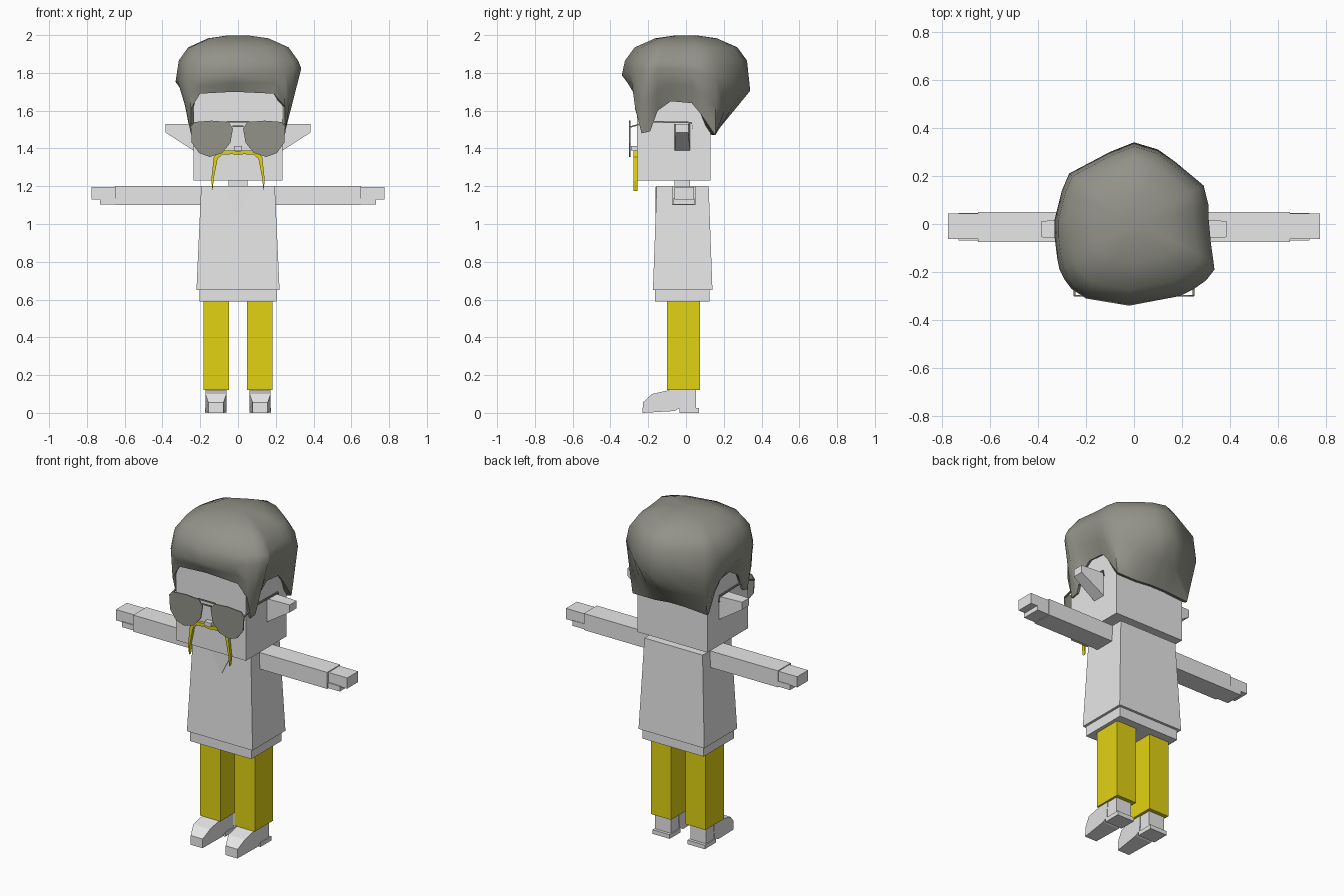
import bpy
import bmesh
from mathutils import Vector

cube = bpy.data.objects.get("Cube")
if cube:
    bpy.data.objects.remove(cube, do_unlink=True)


def material(name, rgb):
    mat = bpy.data.materials.new(name)
    mat.use_nodes = True
    mat.diffuse_color = (*rgb, 1)
    mat.node_tree.nodes["Principled BSDF"].inputs["Base Color"].default_value = (*rgb, 1)
    return mat


GREY = material("pale grey", (0.8, 0.8, 0.8))
YELLOW = material("mustard yellow", (0.76, 0.65, 0.006))
DARK = material("warm dark grey", (0.29, 0.29, 0.25))


def finish(name, bm, mat):
    bmesh.ops.recalc_face_normals(bm, faces=bm.faces)
    mesh = bpy.data.meshes.new(name)
    bm.to_mesh(mesh)
    bm.free()
    mesh.materials.append(mat)
    obj = bpy.data.objects.new(name, mesh)
    bpy.context.collection.objects.link(obj)
    return obj


def loft(name, rings, mat):
    """Join equal rings of points and cap both ends."""
    bm = bmesh.new()
    loops = [[bm.verts.new(p) for p in ring] for ring in rings]
    n = len(loops[0])
    for a, b in zip(loops, loops[1:]):
        for i in range(n):
            j = (i + 1) % n
            bm.faces.new((a[i], a[j], b[j], b[i]))
    bm.faces.new(loops[0])
    bm.faces.new(loops[-1])
    return finish(name, bm, mat)


def rect(x0, x1, y0, y1, z):
    return [(x0, y0, z), (x1, y0, z), (x1, y1, z), (x0, y1, z)]


def box(name, x, y, z, mat=GREY):
    return loft(name, [rect(*x, *y, z[0]), rect(*x, *y, z[1])], mat)


def plate(name, profile, y, mat=GREY):
    """Front profile in x and z, extruded along y."""
    return loft(name, [[(px, d, pz) for px, pz in profile] for d in y], mat)


def pair(build, name, *args, **kw):
    """Build the left part and its mirrored right copy."""
    left = build("left_" + name, *args, **kw)
    right = left.copy()
    right.name = "right_" + name
    right.data = left.data.copy()
    right.data.name = right.name
    for v in right.data.vertices:
        v.co.x = -v.co.x
    right.data.flip_normals()
    bpy.context.collection.objects.link(right)
    return left, right


# Body
loft("torso", [rect(-0.22, 0.22, -0.175, 0.14, 0.65),
               rect(-0.195, 0.195, -0.155, 0.12, 1.2)], GREY)
box("shirt_hem", (-0.205, 0.205), (-0.165, 0.125), (0.59, 0.65))
box("neck", (-0.05, 0.05), (-0.06, 0.02), (1.19, 1.24))
box("head", (-0.235, 0.235), (-0.26, 0.13), (1.23, 1.76))
plate("collar_opening", [(-0.075, 1.197), (0.075, 1.197), (0, 1.045)], (-0.162, -0.154))

# Arms and hands
pair(box, "arm", (0.18, 0.65), (-0.075, 0.05), (1.1, 1.2))
pair(box, "fingers", (0.64, 0.775), (-0.062, 0.043), (1.13, 1.195))
pair(box, "palm", (0.64, 0.73), (-0.068, 0.046), (1.103, 1.135))

# Legs
pair(box, "leg", (0.048, 0.183), (-0.1, 0.075), (0.12, 0.59), YELLOW)


# Shoes
def shoe_front(name):
    side = [(-0.23, 0), (-0.228, 0.055), (-0.18, 0.1), (-0.09, 0.12),
            (-0.02, 0.12), (-0.025, 0.03), (-0.06, 0.01)]

    def ring(sign):
        return [(0.117 + sign * (0.04 if y < -0.2 else 0.056), y, z) for y, z in side]
    return loft(name, [ring(-1), ring(1)], GREY)


pair(shoe_front, "shoe_front")
pair(box, "shoe_ankle", (0.065, 0.17), (-0.06, 0.052), (0.02, 0.12))
pair(box, "shoe_heel", (0.06, 0.175), (-0.035, 0.07), (0, 0.025))


# Ears
def ear(name):
    root = [(0.23, y, z) for y, z in ((-0.06, 1.385), (0.022, 1.385), (0.022, 1.53), (-0.06, 1.53))]
    tip = [(0.385, y, z) for y, z in ((-0.055, 1.485), (0.012, 1.485), (0.012, 1.53), (-0.055, 1.53))]
    return loft(name, [root, tip], GREY)


pair(ear, "ear")

# Nose and moustache
box("nose", (-0.022, 0.022), (-0.292, -0.255), (1.388, 1.412))
half = [(0, 1.385), (0.03, 1.39), (0.095, 1.388), (0.128, 1.355), (0.142, 1.23),
        (0.134, 1.175), (0.129, 1.24), (0.108, 1.345), (0.085, 1.367), (0.03, 1.37), (0, 1.365)]
pair(plate, "moustache", half, (-0.277, -0.257), YELLOW)

# Sunglasses
lens = [(0.25, 1.515), (0.232, 1.54), (0.14, 1.547), (0.05, 1.54), (0.027, 1.505),
        (0.04, 1.43), (0.085, 1.375), (0.15, 1.355), (0.205, 1.375), (0.245, 1.43)]
pair(plate, "lens", lens, (-0.301, -0.295), DARK)
box("upper_bridge", (-0.06, 0.06), (-0.3, -0.294), (1.538, 1.546), DARK)
box("lower_bridge", (-0.03, 0.03), (-0.3, -0.294), (1.514, 1.522), DARK)


def temple(name):
    path = [(-0.3, 1.512), (-0.24, 1.53), (-0.17, 1.541), (0.03, 1.537), (0.036, 1.505)]
    rings = []
    for y, z in path:
        rings.append([(x, y, z + d) for x, d in
                      ((0.243, -0.004), (0.251, -0.004), (0.251, 0.004), (0.243, 0.004))])
    return loft(name, rings, DARK)


pair(temple, "temple")

# Hair: widest outline in plan, with the height of the lower edge
outline = [
    (0, 0.34, 1.48), (0.1, 0.31, 1.47), (0.17, 0.26, 1.47), (0.29, 0.16, 1.47),
    (0.31, 0.08, 1.58), (0.31, 0.03, 1.64), (0.32, -0.08, 1.65), (0.33, -0.15, 1.6),
    (0.335, -0.19, 1.49), (0.3, -0.235, 1.48), (0.25, -0.27, 1.62), (0.19, -0.3, 1.69),
    (-0.02, -0.34, 1.7), (-0.2, -0.31, 1.69), (-0.26, -0.27, 1.61), (-0.29, -0.23, 1.48),
    (-0.31, -0.19, 1.49), (-0.32, -0.14, 1.6), (-0.33, -0.06, 1.65), (-0.33, 0.02, 1.64),
    (-0.315, 0.08, 1.58), (-0.3, 0.14, 1.47), (-0.27, 0.21, 1.47), (-0.1, 0.3, 1.48)]


def clamp(v, lo, hi):
    return max(lo, min(hi, v))


inner, edge, middle, widest = [], [], [], []
for x, y, z in outline:
    low = Vector((clamp(x, -0.25, 0.25), clamp(y, -0.275, 0.155), z))
    wide = Vector((x, y, 1.79 - 0.25 * max(0, y) + 0.1 * x))
    inner.append((clamp(x, -0.225, 0.225), clamp(y, -0.25, 0.12), z + 0.01))
    edge.append(low)
    middle.append(low.lerp(wide, 0.5))
    widest.append(wide)
crown = []
for scale, height in ((0.95, 1.865), (0.8, 1.935), (0.48, 1.983), (0.15, 1.999)):
    crown.append([(p.x * scale, p.y * scale, height) for p in widest])
hair = loft("hair", [inner, edge, middle, widest] + crown, DARK)
bpy.ops.object.select_all(action="DESELECT")
hair.select_set(True)
bpy.context.view_layer.objects.active = hair
bpy.ops.object.shade_smooth_by_angle(angle=0.9)
